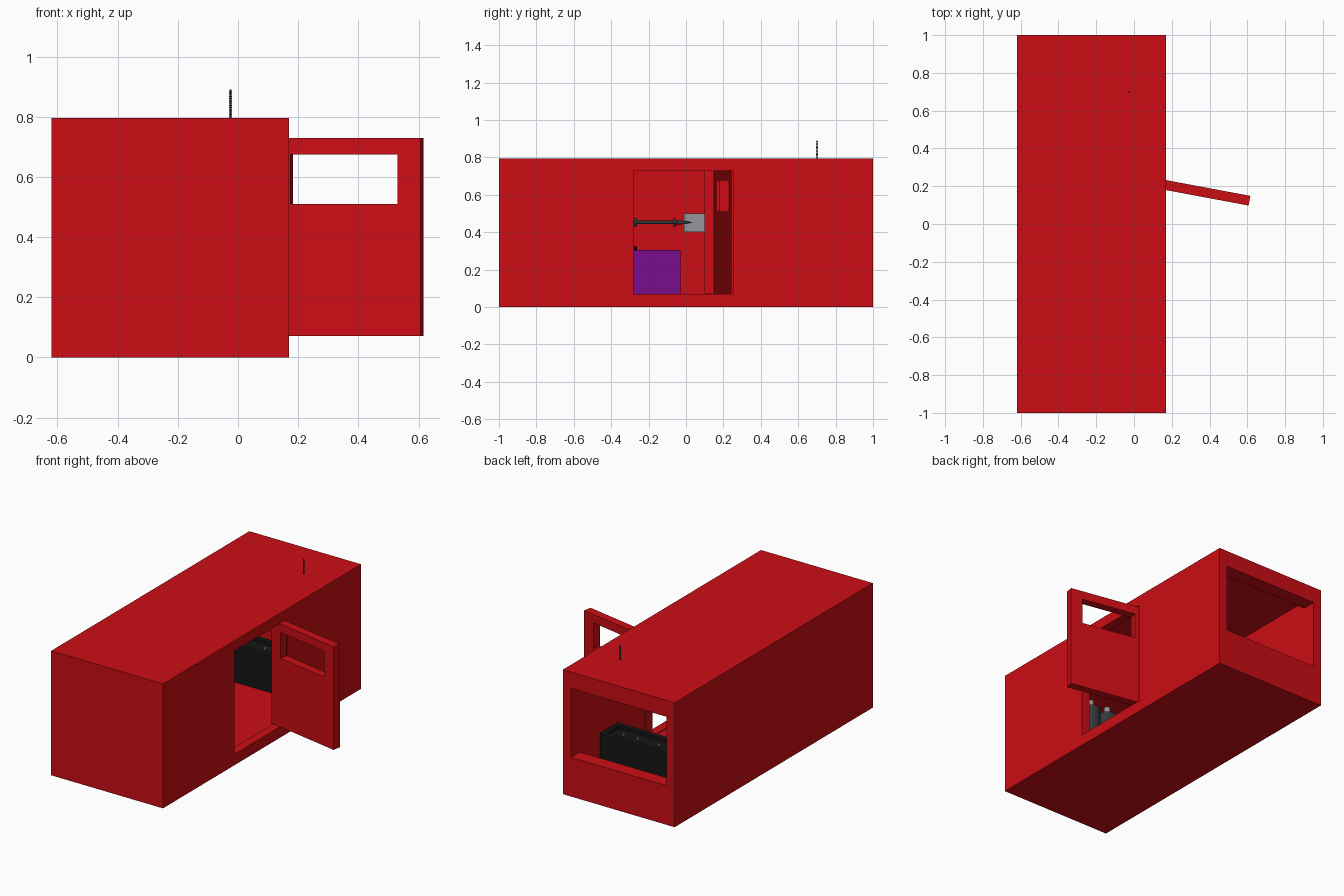
import bpy, math

if "Cube" in bpy.data.objects:
    bpy.data.objects.remove(bpy.data.objects["Cube"])

def material(name, rgb):
    m = bpy.data.materials.new(name)
    m.diffuse_color = (*rgb, 1)
    m.use_nodes = True
    m.node_tree.nodes["Principled BSDF"].inputs["Base Color"].default_value = m.diffuse_color
    return m

RED = material("red", (0.60, 0.004, 0.007))
BLACK = material("black", (0.008, 0.008, 0.008))
PURPLE = material("purple", (0.19, 0.004, 0.26))
STEEL = material("steel", (0.30, 0.30, 0.33))
DARK = material("dark_steel", (0.035, 0.04, 0.045))

def box(name, lo, hi, mat=None):
    bpy.ops.mesh.primitive_cube_add(size=1)
    o = bpy.context.object
    o.name = name
    o.scale = [b - a for a, b in zip(lo, hi)]
    bpy.ops.object.transform_apply(location=False, rotation=False, scale=True)
    o.location = [(a + b) / 2 for a, b in zip(lo, hi)]
    bpy.ops.object.transform_apply(location=True, rotation=False, scale=False)
    if mat:
        o.data.materials.append(mat)
    return o

def rod(name, centre, r1, r2, length, axis, mat, sides=12):
    rot = {'X': (0, math.pi / 2, 0), 'Y': (-math.pi / 2, 0, 0), 'Z': (0, 0, 0)}[axis]
    bpy.ops.mesh.primitive_cone_add(vertices=sides, radius1=r1, radius2=r2,
                                    depth=length, location=centre, rotation=rot)
    o = bpy.context.object
    o.name = name
    o.data.materials.append(mat)
    bpy.ops.object.shade_smooth_by_angle(angle=math.radians(40))
    return o

def cut(target, lo, hi):
    c = box("cutter", lo, hi)
    c.hide_render = True
    bpy.context.view_layer.objects.active = target
    m = target.modifiers.new("cut", 'BOOLEAN')
    m.operation, m.solver, m.object = 'DIFFERENCE', 'EXACT', c
    bpy.ops.object.modifier_apply(modifier=m.name)
    bpy.data.objects.remove(c)

# Hollow cabin with a side doorway and a rear window
cabin = box("cabin", (-0.62, -1, 0), (0.17, 1, 0.795), RED)
cut(cabin, (-0.565, -0.91, 0.065), (0.114, 0.91, 0.735))
cut(cabin, (0.0, -0.28, 0.07), (0.3, 0.25, 0.73))
cut(cabin, (-0.564, 0.8, 0.25), (0.113, 1.1, 0.69))

# Open door, swung outwards, with its window
door = box("door", (0, -0.026, 0.071), (0.515, 0.026, 0.729), RED)
cut(door, (0.075, -0.1, 0.51), (0.437, 0.1, 0.675))
door.location = (0.105, 0.218, 0)
door.rotation_euler[2] = math.radians(-10.6)

# Roof antenna with small rings
rod("antenna", (-0.025, 0.7, 0.84), 0.0035, 0.0035, 0.1, 'Z', DARK, 8)
for i in range(12):
    rod("antenna_ring", (-0.025, 0.7, 0.80 + i * 0.0075), 0.005, 0.005, 0.003, 'Z', DARK, 8)

# Black console below the rear window, recessed top and buttons
console = box("console", (-0.56, 0.54, 0.065), (0.105, 0.72, 0.30), BLACK)
cut(console, (-0.53, 0.57, 0.28), (0.075, 0.69, 0.4))
for x in (-0.4, -0.25, -0.1, 0.0):
    rod("console_button", (x, 0.63, 0.285), 0.008, 0.008, 0.012, 'Z', STEEL, 8)

# Purple bench along the far wall
box("bench", (-0.56, -0.52, 0.065), (-0.20, -0.03, 0.305), PURPLE)
rod("bench_knob", (-0.38, -0.27, 0.313), 0.009, 0.009, 0.022, 'Z', BLACK, 8)

# Tool hung on the far wall: shaft, collars, tapered tip and block
box("tool_block", (-0.56, -0.01, 0.40), (-0.47, 0.12, 0.50), STEEL)
for z in (0.405, 0.482):
    box("tool_block_rail", (-0.565, -0.012, z), (-0.465, 0.122, z + 0.012), STEEL)
rod("tool_shaft", (-0.5, -0.18, 0.452), 0.009, 0.009, 0.26, 'Y', DARK)
for y in (-0.27, -0.06):
    rod("tool_collar", (-0.5, y, 0.452), 0.023, 0.023, 0.015, 'Y', DARK)
rod("tool_tip", (-0.455, -0.01, 0.452), 0.014, 0.002, 0.08, 'Y', DARK)

# Dark steel tanks at the front end
for x in (-0.42, -0.29, -0.16):
    rod("tank", (x, -0.75, 0.345), 0.06, 0.06, 0.56, 'Z', DARK, 16)
    rod("tank_neck", (x, -0.75, 0.65), 0.02, 0.02, 0.06, 'Z', STEEL)
